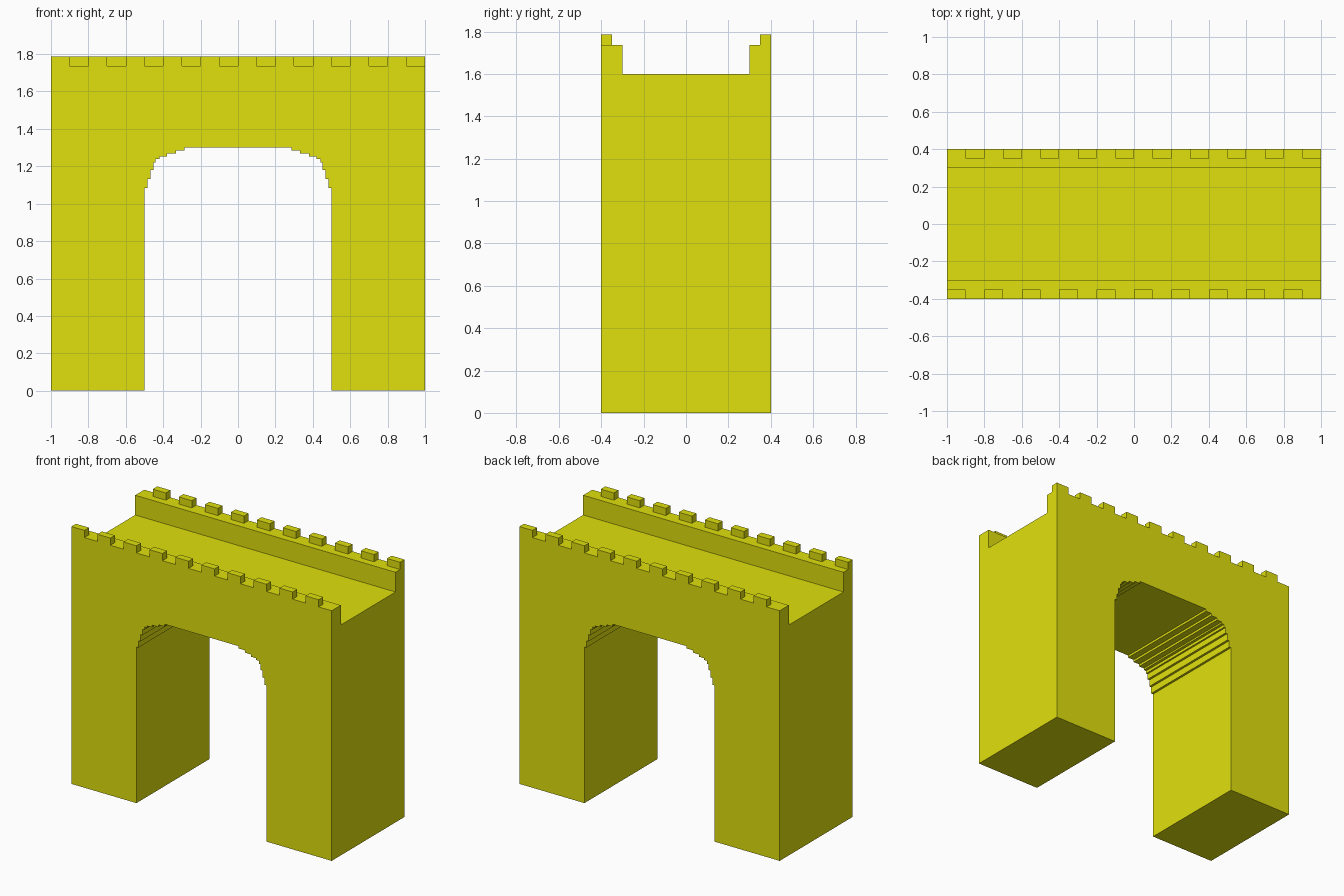
import bpy, bmesh
from mathutils import Vector

if "Cube" in bpy.data.objects:
    bpy.data.objects.remove(bpy.data.objects["Cube"])

DECK, WALL, TOP = 1.6, 1.737, 1.787

stone = bpy.data.materials.new("yellow_stone")
stone.diffuse_color = (0.75, 0.75, 0.004, 1)
stone.use_nodes = True
stone.node_tree.nodes["Principled BSDF"].inputs["Base Color"].default_value = stone.diffuse_color


def finish(name, bm):
    bmesh.ops.recalc_face_normals(bm, faces=bm.faces)
    mesh = bpy.data.meshes.new(name)
    bm.to_mesh(mesh)
    bm.free()
    mesh.materials.append(stone)
    obj = bpy.data.objects.new(name, mesh)
    bpy.context.collection.objects.link(obj)
    return obj


def prism(name, points, direction):
    bm = bmesh.new()
    face = bm.faces.new([bm.verts.new(p) for p in points])
    ext = bmesh.ops.extrude_face_region(bm, geom=[face])
    verts = [g for g in ext["geom"] if isinstance(g, bmesh.types.BMVert)]
    bmesh.ops.translate(bm, verts=verts, vec=Vector(direction))
    return finish(name, bm)


# Gatehouse body: U-shaped section (walkway between two parapets) run along x
section = [(-0.4, 0), (0.4, 0), (0.4, WALL), (0.3, WALL),
           (0.3, DECK), (-0.3, DECK), (-0.3, WALL), (-0.4, WALL)]
body = prism("gate_body", [(-1, y, z) for y, z in section], (2, 0, 0))

# Arch opening with stepped corners, symmetric about each corner's diagonal
insets = [0, 0.016, 0.032, 0.048, 0.06, 0.08, 0.12, 0.168, 0.215]
drops = insets[::-1]
right = [(0.5, -0.2)]
for i in range(len(insets) - 1):
    right.append((0.5 - insets[i], 1.3 - drops[i]))
    right.append((0.5 - insets[i + 1], 1.3 - drops[i]))
right.append((0.5 - insets[-1], 1.3))
outline = right + [(-x, z) for x, z in reversed(right)]
cutter = prism("arch_cutter", [(x, -0.6, z) for x, z in outline], (0, 1.2, 0))
cutter.hide_render = True

cut = body.modifiers.new("arch", 'BOOLEAN')
cut.operation = 'DIFFERENCE'
cut.solver = 'EXACT'
cut.object = cutter
bpy.context.view_layer.objects.active = body
bpy.ops.object.modifier_apply(modifier=cut.name)
bpy.data.objects.remove(cutter)

# Merlons on the outer edge of each parapet; the rows are staggered
for name, side, start in (("front_merlons", -1, -0.95), ("back_merlons", 1, -0.85)):
    bm = bmesh.new()
    for i in range(10):
        cube = bmesh.ops.create_cube(bm, size=1)["verts"]
        bmesh.ops.scale(bm, verts=cube, vec=(0.1, 0.05, TOP - WALL))
        bmesh.ops.translate(bm, verts=cube,
                            vec=(start + 0.2 * i, side * 0.375, (TOP + WALL) / 2))
    finish(name, bm)
